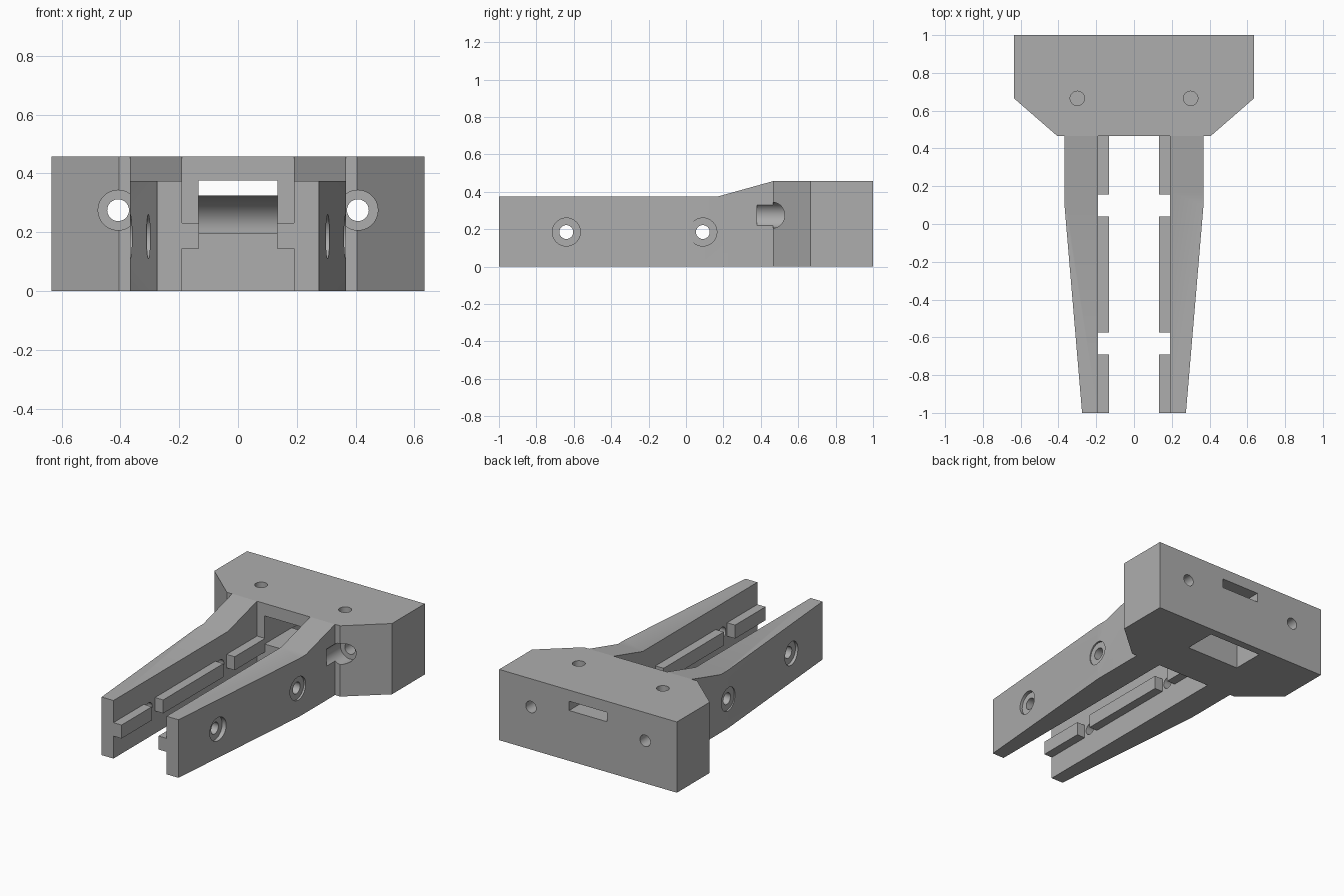
import bpy, bmesh, math
from mathutils import Vector

cube = bpy.data.objects.get("Cube")
if cube:
    bpy.data.objects.remove(cube, do_unlink=True)

grey = bpy.data.materials.new("plain_grey")
grey.use_nodes = True
colour = (0.42, 0.42, 0.42, 1)
grey.diffuse_color = colour
grey.node_tree.nodes["Principled BSDF"].inputs["Base Color"].default_value = colour

AXES = {"x": Vector((1, 0, 0)), "y": Vector((0, 1, 0)), "z": Vector((0, 0, 1))}


def prism(name, axis, outline, low, high):
    """Extrude a 2D outline along an axis; outline uses the other two axes in order."""
    place = {"x": lambda a, b: (low, a, b),
             "y": lambda a, b: (a, low, b),
             "z": lambda a, b: (a, b, low)}[axis]
    bm = bmesh.new()
    face = bm.faces.new([bm.verts.new(place(a, b)) for a, b in outline])
    grown = bmesh.ops.extrude_face_region(bm, geom=[face])["geom"]
    bmesh.ops.translate(bm, vec=AXES[axis] * (high - low),
                        verts=[v for v in grown if isinstance(v, bmesh.types.BMVert)])
    bmesh.ops.recalc_face_normals(bm, faces=bm.faces)
    mesh = bpy.data.meshes.new(name)
    bm.to_mesh(mesh)
    bm.free()
    mesh.materials.append(grey)
    obj = bpy.data.objects.new(name, mesh)
    bpy.context.collection.objects.link(obj)
    return obj


def rect(a0, a1, b0, b1):
    return [(a0, b0), (a1, b0), (a1, b1), (a0, b1)]


def rod(axis, a, b, radius, low, high):
    turns = [math.tau * i / 40 for i in range(40)]
    ring = [(a + radius * math.cos(t), b + radius * math.sin(t)) for t in turns]
    return prism("cutter", axis, ring, low, high)


def apply_modifiers(obj):
    graph = bpy.context.evaluated_depsgraph_get()
    mesh = bpy.data.meshes.new_from_object(obj.evaluated_get(graph))
    obj.modifiers.clear()
    obj.data = mesh


def cut(obj, cutter):
    cutter.hide_render = True
    mod = obj.modifiers.new("cut", "BOOLEAN")
    mod.operation = "DIFFERENCE"
    mod.solver = "EXACT"
    mod.object = cutter
    apply_modifiers(obj)
    bpy.data.objects.remove(cutter, do_unlink=True)


def mirror(obj):
    obj.modifiers.new("mirror", "MIRROR").use_mirror_merge = False
    apply_modifiers(obj)


def smooth_round(obj):
    bpy.ops.object.select_all(action="DESELECT")
    obj.select_set(True)
    bpy.context.view_layer.objects.active = obj
    bpy.ops.object.shade_smooth_by_angle(angle=math.radians(25))


# Head block with chamfered front corners
FRONT, TOP = 0.465, 0.457
half = [(0.405, FRONT), (0.635, 0.665), (0.635, 1)]
block = prism("head_block", "z", half + [(-x, y) for x, y in reversed(half)], 0, TOP)

# Centre passage: front opening, curved rear guide and back slot
guide = [(0.80 + 0.15 * math.sin(t), 0.21 + 0.115 * math.cos(t))
         for t in [math.pi / 2 * i / 10 for i in range(11)]]
passage = ([(0.4, 0.195), (0.4, 0.375), (0.8, 0.385), (1.1, 0.385), (1.1, 0.325)]
           + guide + [(0.95, 0.15), (0.74, 0.15), (0.74, 0.195)])
cut(block, prism("cutter", "x", passage, -0.135, 0.135))
cut(block, prism("cutter", "z", rect(-0.19, 0.19, 0.74, 0.95), -0.1, 0.19))

# Bolt holes, their counterbores, and blind holes in the top
for side in (-1, 1):
    cut(block, rod("y", side * 0.408, 0.275, 0.037, 0.4, 1.1))
    cut(block, rod("y", side * 0.408, 0.275, 0.068, 0.38, 0.56))
    cut(block, rod("z", side * 0.3, 0.665, 0.038, 0.2, 0.6))
smooth_round(block)

# Tapered arms with ramped roots
arm = prism("arms", "x", [(-1, 0), (0.47, 0), (0.47, TOP), (FRONT, TOP),
                          (0.17, 0.375), (-1, 0.375)], 0.19, 0.368)
cut(arm, prism("cutter", "z", [(0.2664, -1.1), (0.368, 0.1), (0.6, 0.1), (0.6, -1.1)],
               -0.1, 0.6))
for y, seat in ((-0.64, 0.282), (0.09, 0.355)):
    cut(arm, rod("x", y, 0.185, 0.037, 0.1, 0.5))
    cut(arm, rod("x", y, 0.185, 0.075, seat, 0.5))
cut(arm, rod("y", 0.408, 0.275, 0.068, 0.38, 0.56))
mirror(arm)
smooth_round(arm)

# Inner guide rails, broken at the arm bolts
for name, start, end in (("front_rails", -1, -0.69), ("middle_rails", -0.575, 0.04),
                         ("rear_rails", 0.155, FRONT)):
    rail = prism(name, "y", rect(0.132, 0.192, 0.145, 0.232), start, end)
    mirror(rail)
